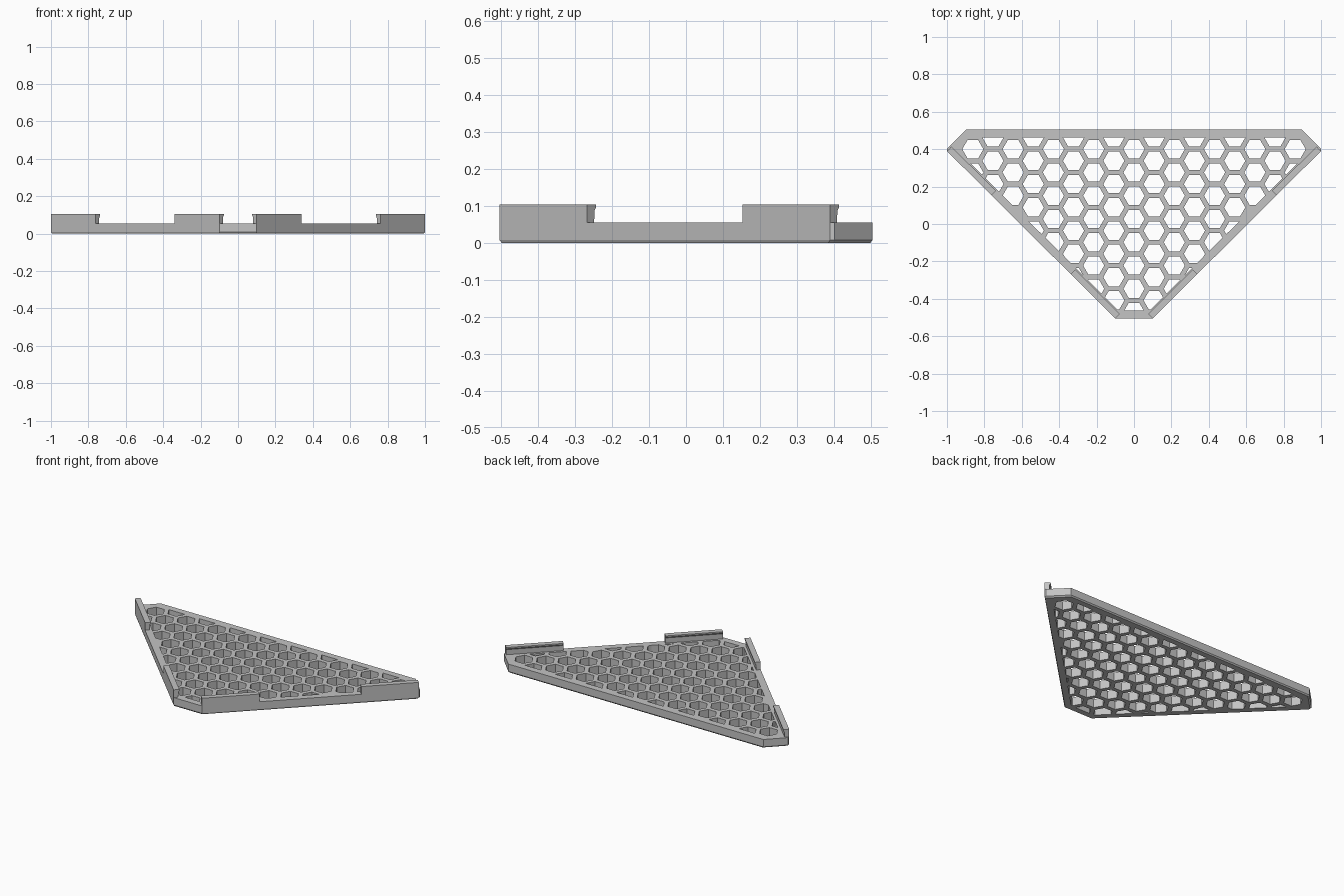
import bpy, bmesh, math
from mathutils import Vector

if "Cube" in bpy.data.objects:
    bpy.data.objects.remove(bpy.data.objects["Cube"], do_unlink=True)

THICK, TOP, CHAMFER, RIM = 0.055, 0.104, 0.008, 0.042
PITCH, APOTHEM, ROW0 = 0.1077, 0.049, 0.4

grey = bpy.data.materials.new("plain grey")
grey.use_nodes = True
grey.diffuse_color = (0.55, 0.55, 0.55, 1)
grey.node_tree.nodes["Principled BSDF"].inputs["Base Color"].default_value = (0.55, 0.55, 0.55, 1)

# Outline of the panel, counter-clockwise from above
half = [(0.1, -0.505), (1, 0.39), (1, 0.402), (0.898, 0.505)]
outline = [Vector(p) for p in half] + [Vector((-x, y)) for x, y in reversed(half)]


def edges(poly):
    return list(zip(poly, poly[1:] + poly[:1]))


def inward(a, b):
    d = (b - a).normalized()
    return Vector((-d.y, d.x))


def clip(poly, point, normal):
    """Keep the part of a polygon on the normal's side of a line."""
    out = []
    for a, b in edges(poly):
        da, db = (a - point).dot(normal), (b - point).dot(normal)
        if da >= 0:
            out.append(a)
        if da * db < 0:
            out.append(a.lerp(b, da / (da - db)))
    return out


def inset(poly, dist):
    big = [Vector(p) for p in ((-2, -2), (2, -2), (2, 2), (-2, 2))]
    for a, b in edges(poly):
        n = inward(a, b)
        big = clip(big, a + n * dist, n)
    return big


def area(poly):
    return sum(a.cross(b) for a, b in edges(poly)) / 2


def loft(bm, rings):
    """Skin a stack of equal rings and cap both ends."""
    loops = [[bm.verts.new(p) for p in ring] for ring in rings]
    for low, high in zip(loops, loops[1:]):
        for i in range(len(low)):
            j = (i + 1) % len(low)
            bm.faces.new((low[i], low[j], high[j], high[i]))
    bm.faces.new(loops[0][::-1])
    bm.faces.new(loops[-1])


def make_object(name, bm):
    bmesh.ops.recalc_face_normals(bm, faces=bm.faces)
    mesh = bpy.data.meshes.new(name)
    bm.to_mesh(mesh)
    bm.free()
    mesh.materials.append(grey)
    ob = bpy.data.objects.new(name, mesh)
    bpy.context.collection.objects.link(ob)
    return ob


# Panel with a chamfered lower edge
bm = bmesh.new()
mid = Vector((0, 0))
foot = [Vector((p.x * (1 - CHAMFER), p.y * (1 - CHAMFER * 1.5))) for p in outline]
loft(bm, [[p.to_3d() for p in foot],
          [(p.x, p.y, CHAMFER) for p in outline],
          [(p.x, p.y, THICK) for p in outline]])
panel = make_object("honeycomb_panel", bm)

# Hexagonal holes, trimmed where they meet the rim
bm = bmesh.new()
row = PITCH * 2 / math.sqrt(3)
radius = APOTHEM * 2 / math.sqrt(3)
window = inset(outline, RIM)
for col in range(-9, 10):
    for r in range(-1, 9):
        centre = Vector((col * PITCH, ROW0 - row * (r - 0.5 * (col % 2))))
        cell = [centre + radius * Vector((math.cos(k * math.pi / 3), math.sin(k * math.pi / 3)))
                for k in range(6)]
        for a, b in edges(window):
            cell = clip(cell, a, inward(a, b))
        if len(cell) > 2 and area(cell) > 0.0003:
            loft(bm, [[(p.x, p.y, z) for p in cell] for z in (-0.1, 0.2)])
cutter = make_object("hole_cutter", bm)
cutter.hide_render = True

cut = panel.modifiers.new("holes", 'BOOLEAN')
cut.operation, cut.solver, cut.object = 'DIFFERENCE', 'EXACT', cutter
bpy.context.view_layer.objects.active = panel
bpy.ops.object.modifier_apply(modifier=cut.name)
bpy.data.objects.remove(cutter, do_unlink=True)

# Raised clips with an inward lip, two on each sloping side
profile = [(0, THICK), (0.027, THICK), (0.028, 0.088), (0.034, 0.096), (0.034, TOP), (0, TOP)]
for side, sx in (("left", 1), ("right", -1)):
    a, b = outline[0], outline[1]
    n = inward(a, b)
    for place, t0, t1 in (("front", 0, 0.265), ("back", 0.735, 1)):
        bm = bmesh.new()
        rings = []
        for t in (t0, t1):
            base = a.lerp(b, t)
            pts = [(base + n * u, z) for u, z in profile]
            rings.append([(sx * p.x, p.y, z) for p, z in pts])
        loft(bm, rings)
        make_object(f"{place}_{side}_clip", bm)
